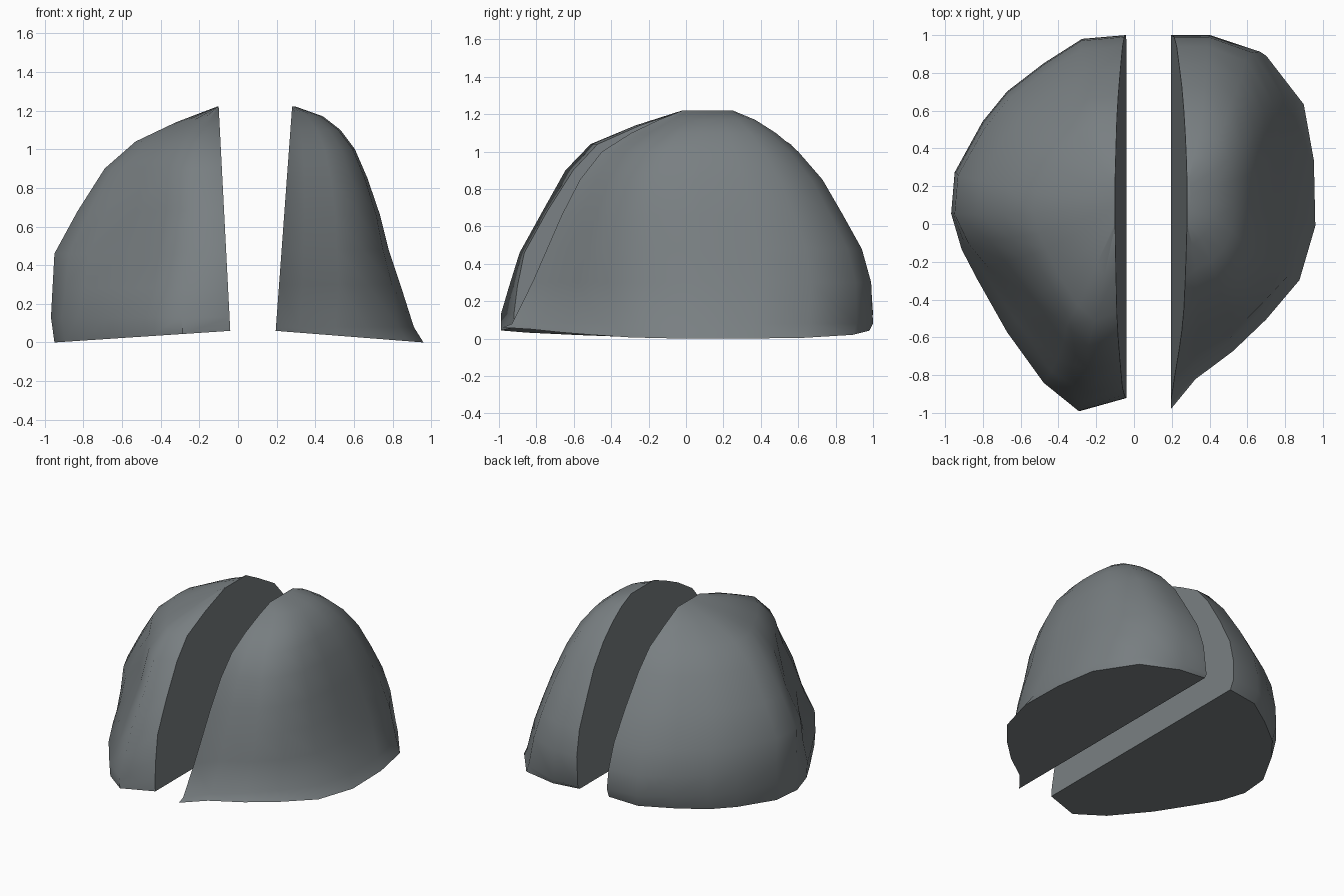
import bpy, bmesh

if "Cube" in bpy.data.objects:
    bpy.data.objects.remove(bpy.data.objects["Cube"])

stone = bpy.data.materials.new("slate grey stone")
stone.diffuse_color = (0.19, 0.212, 0.222, 1.0)
stone.use_nodes = True
stone.node_tree.nodes["Principled BSDF"].inputs["Base Color"].default_value = stone.diffuse_color


def rock_half(name, side, cut_low, cut_high, outline, levels):
    """Loft a plan outline (u = away from the cut, v = along it) through levels.
    Each level: height, reach in x, front y, back y, swell of the front flank."""
    bm = bmesh.new()
    rings = []
    for k, (z, reach, front, back, swell) in enumerate(levels):
        cut = cut_low + (cut_high - cut_low) * (z - 0.06) / 1.16
        if k == 0:
            cut = cut_low
        ring = []
        for u, v in outline:
            w = swell * 0.5 * min(1, 2 * u) * min(1, max(0, -2 * v))
            x = cut + u * (reach - cut) + w
            y = (front + back) / 2 + v * (back - front) / 2 - w
            # underside tilts up towards the cut
            h = 0.06 * (1 - u) if k == 0 else z
            ring.append(bm.verts.new((x * side, y, h)))
        rings.append(ring)
    n = len(outline)
    for a, b in zip(rings, rings[1:]):
        for i in range(n):
            j = (i + 1) % n
            bm.faces.new((a[i], a[j], b[j], b[i]))
    bm.faces.new(rings[0])
    bm.faces.new(rings[-1])
    bmesh.ops.recalc_face_normals(bm, faces=bm.faces)
    mesh = bpy.data.meshes.new(name)
    bm.to_mesh(mesh)
    bm.free()
    mesh.materials.append(stone)
    ob = bpy.data.objects.new(name, mesh)
    bpy.context.collection.objects.link(ob)
    bpy.context.view_layer.objects.active = ob
    ob.select_set(True)
    bpy.ops.object.shade_smooth_by_angle(angle=0.95)
    ob.select_set(False)


# Left half: rounded outside, blunt nose at the front
left_outline = [(0, 1), (0.25, 0.98), (0.47, 0.85), (0.68, 0.70), (0.82, 0.54),
                (0.98, 0.27), (1, 0.05), (0.94, -0.14), (0.85, -0.30),
                (0.68, -0.58), (0.47, -0.85), (0.27, -1), (0, -0.93)]
left_levels = [(0.0, 0.95, -0.99, 0.97, 0), (0.13, 0.968, -0.99, 1.0, 0),
               (0.28, 0.96, -0.97, 0.99, -0.09), (0.46, 0.95, -0.93, 0.94, -0.15),
               (0.68, 0.83, -0.80, 0.82, -0.12), (0.90, 0.69, -0.65, 0.68, -0.02),
               (1.04, 0.53, -0.51, 0.56, 0), (1.14, 0.32, -0.27, 0.39, 0),
               (1.22, 0.11, -0.02, 0.24, 0)]
rock_half("left_rock_half", -1, 0.04, 0.10, left_outline, left_levels)

# Right half: steep flank above a thin lip, tapering to a thin edge at the front
right_outline = [(0, 1), (0.29, 1), (0.66, 0.91), (0.92, 0.65), (0.99, 0.35),
                 (1, 0), (0.89, -0.29), (0.66, -0.50), (0.43, -0.67),
                 (0.17, -0.82), (0, -0.98)]
right_levels = [(0.0, 0.96, -1.0, 0.98, 0), (0.08, 0.91, -0.95, 1.0, 0.0),
                (0.30, 0.84, -0.84, 0.99, 0.09), (0.48, 0.78, -0.76, 0.94, 0.11),
                (0.66, 0.735, -0.68, 0.84, 0.12), (0.85, 0.67, -0.58, 0.73, 0.11),
                (1.0, 0.605, -0.46, 0.60, 0.09), (1.10, 0.53, -0.30, 0.48, 0.06),
                (1.17, 0.44, -0.15, 0.37, 0.02), (1.22, 0.30, -0.02, 0.25, 0)]
rock_half("right_rock_half", 1, 0.195, 0.28, right_outline, right_levels)
